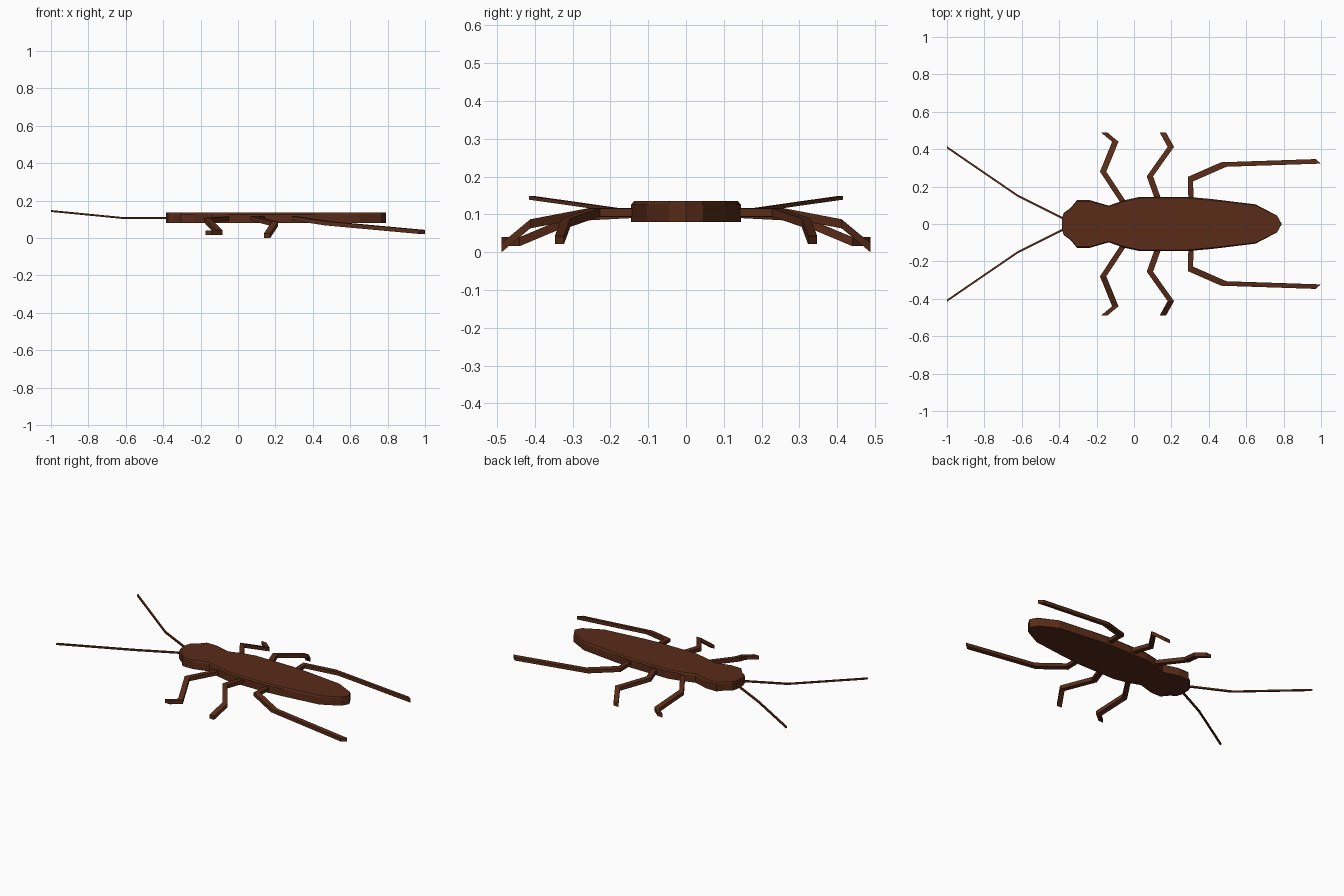
import bpy
import bmesh
from mathutils import Vector

if "Cube" in bpy.data.objects:
    bpy.data.objects.remove(bpy.data.objects["Cube"])

COLOR = (0.10, 0.025, 0.009, 1)
brown = bpy.data.materials.new("dark brown shell")
brown.use_nodes = True
brown.diffuse_color = COLOR
brown.node_tree.nodes["Principled BSDF"].inputs["Base Color"].default_value = COLOR


def finish(name, bm):
    bmesh.ops.recalc_face_normals(bm, faces=bm.faces)
    mesh = bpy.data.meshes.new(name)
    bm.to_mesh(mesh)
    bm.free()
    mesh.materials.append(brown)
    obj = bpy.data.objects.new(name, mesh)
    bpy.context.collection.objects.link(obj)
    return obj


def loft(name, rings):
    """Skin closed rings of points and cap both ends."""
    bm = bmesh.new()
    loops = [[bm.verts.new(p) for p in ring] for ring in rings]
    n = len(loops[0])
    for a, b in zip(loops, loops[1:]):
        for i in range(n):
            j = (i + 1) % n
            bm.faces.new((a[i], a[j], b[j], b[i]))
    bm.faces.new(loops[0])
    bm.faces.new(loops[-1])
    return finish(name, bm)


def limb(name, path, across, half_height, side):
    """Four-sided limb with a constant section, mirrored by side."""
    w = Vector((across[0], across[1] * side, 0))
    h = Vector((0, 0, half_height))
    rings = []
    for x, y, z in path:
        c = Vector((x, y * side, z))
        rings.append([c - w - h, c + w - h, c + w + h, c - w + h])
    loft(name, rings)


# Flat body with a narrow bevel around the top
half_outline = [(-0.385, 0.03), (-0.375, 0.06), (-0.34, 0.085), (-0.305, 0.127),
                (-0.235, 0.127), (-0.135, 0.098), (-0.06, 0.125), (0.03, 0.145),
                (0.29, 0.145), (0.42, 0.133), (0.65, 0.105), (0.765, 0.045), (0.79, 0)]
outline = half_outline + [(x, -y) for x, y in reversed(half_outline[:-1])]
body_levels = [(0.08, 1.0), (0.126, 1.0), (0.135, 0.95)]
loft("body", [[(x, y * s, z) for x, y in outline] for z, s in body_levels])

# Limbs: path on the left side, half width direction, half height
limbs = {
    "front_leg": ([(-0.04, 0.09, 0.105), (-0.165, 0.28, 0.095),
                   (-0.10, 0.44, 0.028), (-0.158, 0.488, 0.028)], (0.017, 0), 0.012),
    "middle_leg": ([(0.14, 0.10, 0.105), (0.085, 0.255, 0.105),
                    (0.197, 0.412, 0.075), (0.155, 0.488, 0.012)], (0.017, 0), 0.012),
    "rear_leg": ([(0.305, 0.10, 0.105), (0.302, 0.24, 0.105),
                  (0.48, 0.318, 0.078), (0.985, 0.335, 0.032)], (0.014, -0.012), 0.011),
    "antenna": ([(-0.37, 0.025, 0.107), (-0.62, 0.15, 0.107),
                 (-1.0, 0.41, 0.144)], (0, 0.006), 0.005),
}
for part, (path, across, half_height) in limbs.items():
    for side, label in ((1, "left"), (-1, "right")):
        limb(f"{part}_{label}", path, across, half_height, side)
